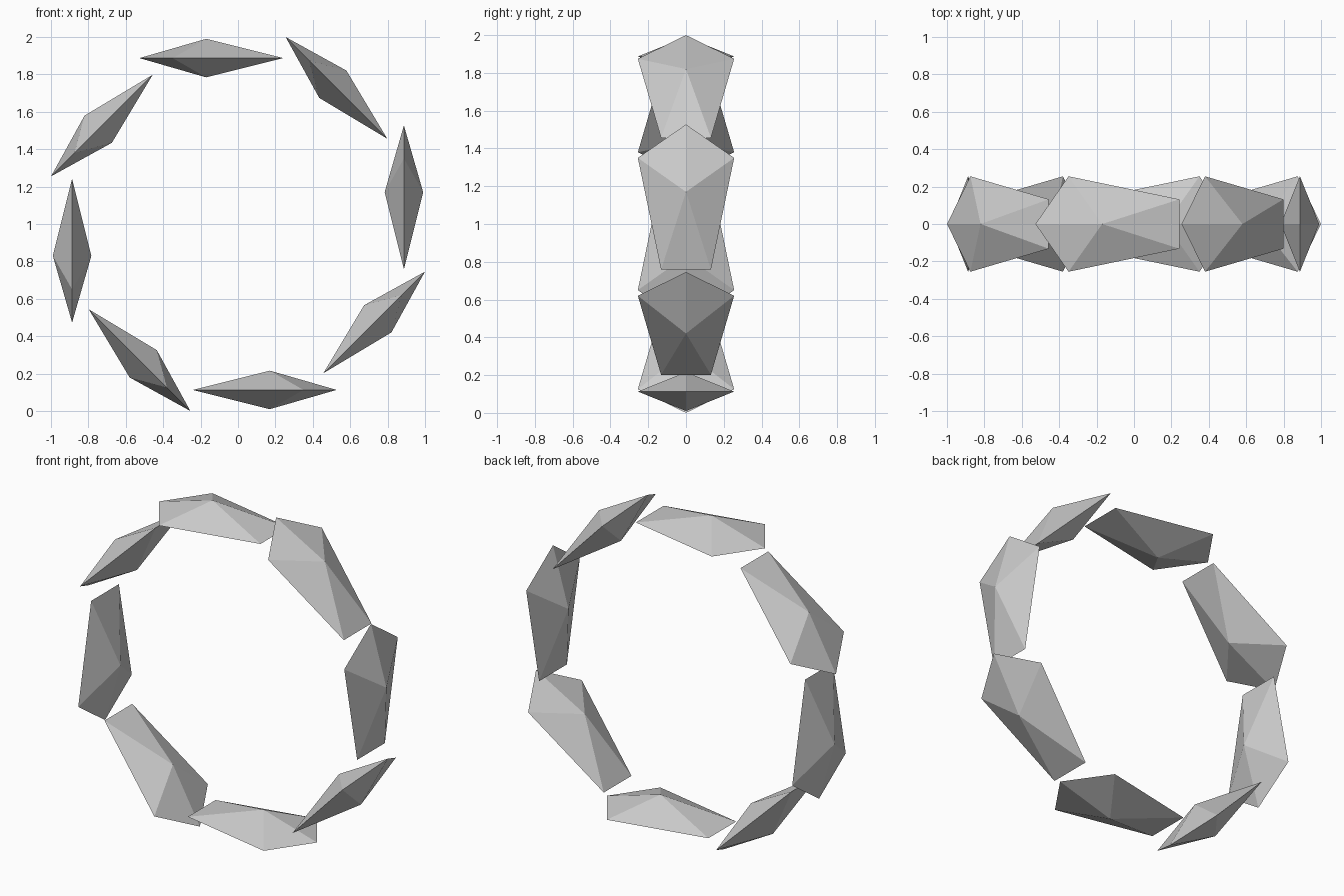
import bpy, bmesh, math
from mathutils import Matrix, Vector

cube = bpy.data.objects.get("Cube")
if cube:
    bpy.data.objects.remove(cube, do_unlink=True)

# Single stone grey material
GREY = (0.6, 0.6, 0.6, 1.0)
mat = bpy.data.materials.new("stone_grey")
mat.use_nodes = True
mat.diffuse_color = GREY
mat.node_tree.nodes["Principled BSDF"].inputs["Base Color"].default_value = GREY

COUNT = 8
RADIUS = 0.887      # ring centre to the girdle of each crystal
HALF_DEPTH = 0.103  # girdle to inner or outer apex
APEX_X = -0.17      # apexes sit off centre, toward the pointed end
# Pentagonal girdle: pointed end, wide shoulders, narrow flat end (x, y)
GIRDLE = [(-0.527, 0), (-0.35, -0.255), (0.242, -0.132),
          (0.242, 0.132), (-0.35, 0.255)]


def crystal_mesh():
    """Five-sided double pyramid, placed at the top of the ring."""
    bm = bmesh.new()
    ring = [bm.verts.new((x, y, RADIUS)) for x, y in GIRDLE]
    outer = bm.verts.new((APEX_X, 0, RADIUS + HALF_DEPTH))
    inner = bm.verts.new((APEX_X, 0, RADIUS - HALF_DEPTH))
    for a, b in zip(ring, ring[1:] + ring[:1]):
        bm.faces.new((a, b, outer))
        bm.faces.new((b, a, inner))
    bmesh.ops.recalc_face_normals(bm, faces=bm.faces)
    mesh = bpy.data.meshes.new("crystal")
    bm.to_mesh(mesh)
    bm.free()
    mesh.materials.append(mat)
    return mesh


# Ring of crystals turned about the y axis
mesh = crystal_mesh()
for i in range(COUNT):
    obj = bpy.data.objects.new(f"crystal_{i + 1}", mesh)
    obj.matrix_world = (Matrix.Translation(Vector((0, 0, 1)))
                        @ Matrix.Rotation(i * math.tau / COUNT, 4, 'Y'))
    bpy.context.collection.objects.link(obj)
